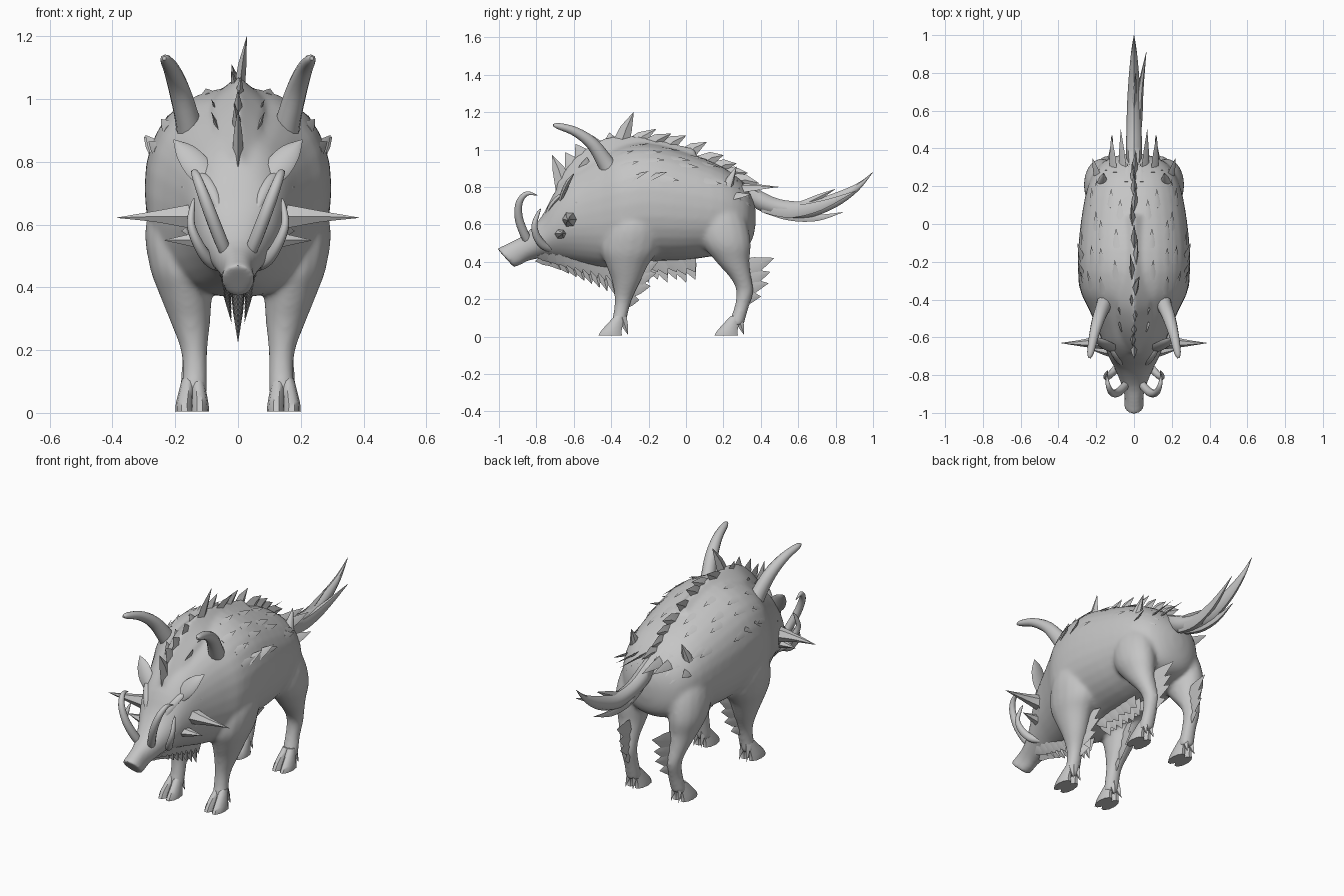
import bpy, bmesh, math, random
from mathutils import Vector as V

random.seed(4)
mat = bpy.data.materials.new("grey hide")
mat.diffuse_color = (0.56, 0.56, 0.56, 1)


def finish(name, bm, angle=45, blend=False):
    bmesh.ops.recalc_face_normals(bm, faces=bm.faces[:])
    me = bpy.data.meshes.new(name)
    bm.to_mesh(me)
    bm.free()
    ob = bpy.data.objects.new(name, me)
    bpy.context.collection.objects.link(ob)
    me.materials.append(mat)
    bpy.ops.object.select_all(action='DESELECT')
    ob.select_set(True)
    bpy.context.view_layer.objects.active = ob
    if blend:  # fuse overlapping volumes into one smooth skin
        r = ob.modifiers.new("fuse", 'REMESH')
        r.mode, r.voxel_size, r.use_smooth_shade = 'VOXEL', .01, True
        s = ob.modifiers.new("soften", 'SMOOTH')
        s.factor, s.iterations = .5, 14
        for p in me.polygons:
            p.use_smooth = True
    else:
        bpy.ops.object.shade_smooth_by_angle(angle=math.radians(angle))
    return ob


def spline(rows, t):
    """Catmull-Rom value of a table of rows at index t."""
    i = min(int(t), len(rows) - 2)
    f = t - i
    p = [rows[max(0, min(len(rows) - 1, i + k))] for k in (-1, 0, 1, 2)]
    return [b + 0.5 * f * (c - a + f * (2*a - 5*b + 4*c - d + f * (3*(b - c) + d - a)))
            for a, b, c, d in zip(*p)]


def skin_rings(bm, rings):
    vs = [[bm.verts.new(p) for p in r] for r in rings]
    n = len(vs[0])
    for a, b in zip(vs, vs[1:]):
        for i in range(n):
            bm.faces.new((a[i], a[(i + 1) % n], b[(i + 1) % n], b[i]))
    bm.faces.new(vs[0][::-1])
    bm.faces.new(vs[-1])


def sweep(bm, rows, mirror=1, u=None, v=None, n=12, sub=4):
    """Tube through rows of x, y, z, radius u, radius v; fixed u, v or following the path."""
    N = (len(rows) - 1) * sub
    st = [spline(rows, k / sub) for k in range(N + 1)]
    rings = []
    for k, s in enumerate(st):
        uu, vv = u, v
        if u is None:
            t = (V(st[min(k + 1, N)][:3]) - V(st[max(k - 1, 0)][:3])).normalized()
            vv = t.cross(V((1, 0, 0))).normalized()
            uu = vv.cross(t).normalized()
        ring = []
        for i in range(n):
            a = 2 * math.pi * i / n
            p = V(s[:3]) + uu * max(s[3], .001) * math.cos(a) + vv * max(s[4], .001) * math.sin(a)
            ring.append((p.x * mirror, p.y, p.z))
        rings.append(ring)
    skin_rings(bm, rings)


def pair(name, rows, **kw):
    bm = bmesh.new()
    for m in (1, -1):
        sweep(bm, rows, m, **kw)
    return finish(name, bm)


def blade(bm, base, tip, w, side, thick=.012, bend=.0):
    """Flat pointed lock of fur."""
    base, tip = V(base), V(tip)
    d = tip - base
    side = V(side)
    side = (side - d * side.dot(d) / d.length_squared).normalized()
    nrm = d.cross(side).normalized()
    rings = []
    for f, k in ((0, 1), (.5, .65), (1, .02)):
        c = base + d * f + V((0, 0, bend)) * (4 * f * (1 - f))
        rings.append([c + side*w*k, c + nrm*thick*k, c - side*w*k, c - nrm*thick*k])
    skin_rings(bm, rings)


X, Y, Z = V((1, 0, 0)), V((0, 1, 0)), V((0, 0, 1))

# Body and head: y, top, bottom, half width, forward shear of the snout
BODY = [(.372, .68, .60, .03, 0), (.355, .74, .52, .11, 0), (.31, .815, .47, .185, 0),
        (.2, .905, .44, .245, 0), (0, .985, .41, .283, 0), (-.2, 1.035, .40, .298, 0),
        (-.35, 1.02, .37, .285, 0), (-.45, .975, .37, .24, 0), (-.55, .915, .39, .195, 0),
        (-.64, .85, .41, .16, 0), (-.71, .76, .42, .13, 0), (-.77, .645, .42, .10, 0),
        (-.85, .55, .405, .067, .1), (-.91, .505, .385, .05, .5), (-.965, .47, .37, .054, .9)]


def body_point(t, a):
    y, top, bot, w, sh = spline(BODY, t)
    c, s = math.cos(a), math.sin(a)
    e = 2 / 2.25
    x = w * math.copysign(abs(c) ** e, c)
    h = (top - bot) / 2 * math.copysign(abs(s) ** e, s)
    if s < 0:  # jaw narrows downward
        x *= 1 - .3 * s * s * min(1, max(0, (-y - .45) / .2)) * min(1, max(0, (.95 + y) / .1))
    return V((x, y - sh * h, (top + bot) / 2 + h))


def at_y(y):
    i = next(k for k in range(len(BODY) - 1) if BODY[k + 1][0] <= y)
    return i + (BODY[i][0] - y) / (BODY[i][0] - BODY[i + 1][0])


# Torso, head, neck ridge and legs fused into one skin
FRONT_LEG = [(.16, -.26, .76, .08, .10), (.18, -.28, .6, .115, .145), (.178, -.30, .47, .105, .155),
             (.167, -.315, .38, .085, .112), (.152, -.32, .29, .064, .075), (.14, -.335, .2, .043, .047),
             (.138, -.35, .12, .04, .04), (.144, -.365, .05, .045, .042)]
HIND_LEG = [(.12, .15, .78, .08, .10), (.155, .185, .63, .10, .135), (.17, .215, .5, .095, .132),
            (.163, .25, .4, .073, .09), (.152, .295, .31, .053, .056), (.143, .315, .24, .043, .046),
            (.14, .295, .15, .04, .039), (.144, .265, .06, .044, .044)]
RIDGE = [(0, -.69, .78, .03, .05), (0, -.62, .86, .055, .07), (0, -.52, .935, .08, .085),
         (0, -.40, .995, .085, .075), (0, -.2, 1.01, .07, .055), (0, .05, .965, .05, .04)]
bm = bmesh.new()
skin_rings(bm, [[body_point(k / 3, 2 * math.pi * i / 32) for i in range(32)][::-1]
                for k in range(3 * (len(BODY) - 1) + 1)])
sweep(bm, RIDGE, u=X, v=Z, n=4)
for leg in (FRONT_LEG, HIND_LEG):
    for m in (1, -1):
        sweep(bm, leg, m, u=X, v=Y, n=16)
finish("body_and_legs", bm, blend=True)

# Cloven hooves with dewclaws
for name, y in (("front_hoof", -.37), ("hind_hoof", .25)):
    bm = bmesh.new()
    for m in (1, -1):
        for x in (.122, .17):
            sweep(bm, [(x, y - .035, .005, .03, .066), (x, y - .027, .035, .027, .056),
                       (.143 + (x - .145) * .6, y + .015, .11, .02, .028)], m, u=X, v=Y, n=10, sub=3)
            blade(bm, (.143 * m + (x - .145) * .7 * m, y + .03, .1), (x * m, y + .06, .01), .016, X, .024)
    finish(name, bm)

# Curved horns on the shoulders
pair("shoulder_horn", [(.145, -.38, .85, .05, .055), (.16, -.43, .93, .04, .045), (.187, -.5, 1.03, .034, .034),
                       (.212, -.59, 1.095, .026, .025), (.23, -.68, 1.125, .018, .017),
                       (.235, -.71, 1.13, .006, .006)])
# Two pairs of tusks
pair("large_tusk", [(.03, -.83, .49, .018, .022), (.055, -.865, .55, .021, .024), (.09, -.895, .64, .02, .022),
                    (.12, -.89, .72, .017, .018), (.138, -.85, .765, .012, .012),
                    (.145, -.795, .755, .002, .002)])
pair("side_tusk", [(.06, -.72, .47, .018, .02), (.095, -.765, .49, .019, .022), (.128, -.80, .54, .017, .02),
                   (.15, -.81, .6, .013, .015), (.145, -.79, .66, .008, .009), (.14, -.775, .685, .001, .001)])
# Cheek spikes
pair("cheek_spike", [(.08, -.6, .625, .06, .055), (.16, -.62, .626, .042, .042), (.26, -.63, .626, .021, .021),
                     (.385, -.63, .622, .001, .001)], u=Y, v=Z, n=6)
pair("jaw_spike", [(.06, -.66, .54, .045, .04), (.14, -.67, .55, .03, .025),
                   (.235, -.66, .55, .001, .001)], u=Y, v=Z, n=6)
# Ears and brows
pair("ear", [(.09, -.67, .73, .03, .014), (.13, -.65, .785, .043, .014), (.17, -.625, .835, .032, .011),
             (.205, -.6, .87, .002, .002)], n=8)
pair("brow", [(.05, -.76, .62, .002, .002), (.075, -.725, .69, .02, .014), (.1, -.685, .74, .022, .014),
              (.13, -.65, .77, .004, .004)], n=8)
# Spikes on the rump
pair("rump_spike", [(.17, .2, .76, .04, .04), (.165, .235, .84, .022, .024),
                    (.16, .27, .91, .001, .001)], u=X, v=Y, n=8)

# Tail of several long locks
bm = bmesh.new()
sweep(bm, [(0, .28, .80, .03, .04), (0, .38, .735, .042, .055), (0, .5, .69, .04, .045), (0, .65, .68, .036, .045),
           (0, .8, .73, .026, .04), (0, .92, .80, .014, .022), (0, 1, .88, .001, .001)], u=X, v=Z, n=8)
sweep(bm, [(.01, .4, .71, .02, .05), (.02, .55, .67, .024, .04), (.035, .72, .70, .016, .03),
           (.065, .91, .78, .001, .001)], u=X, v=Z, n=6)
sweep(bm, [(-.01, .42, .69, .02, .035), (-.015, .55, .645, .02, .028), (-.01, .7, .635, .012, .02),
           (0, .84, .665, .001, .001)], u=X, v=Z, n=6)
blade(bm, (0, .62, .70), (.01, .8, .79), .025, Z, .015)
finish("tail", bm)

# Spine mane: base y, z, tip y, z, tip x, half width
MANE = [(-.65, .80, -.715, .97, 0, .05), (-.58, .86, -.645, .985, -.01, .06), (-.53, .91, -.59, 1.03, 0, .06),
        (-.46, .95, -.5, 1.075, .01, .06), (-.39, .98, -.41, 1.09, -.02, .06), (-.36, 1.0, -.28, 1.2, .028, .05),
        (-.31, 1.0, -.16, 1.11, -.02, .05), (-.22, 1.0, -.08, 1.085, .02, .05),
        (-.13, .99, 0, 1.075, 0, .05), (-.02, .95, .11, 1.04, -.015, .05), (.08, .92, .2, .97, .01, .05),
        (.15, .89, .27, .925, 0, .045), (.2, .86, .33, .875, -.01, .045), (.25, .83, .39, .82, .01, .045)]
bm = bmesh.new()
for y, z, ty, tz, tx, w in MANE:
    blade(bm, (0, y, z), (tx, ty, tz), w, Y if y < .05 else Z, .02, .012)
# Neck locks lying along both sides of the ridge
for y, z, tz in ((-.54, .87, .96), (-.46, .92, 1.0)):
    for m in (1, -1):
        blade(bm, (.05 * m, y, z), (.085 * m, y + .01, tz), .05, Y, .012)
finish("spine_mane", bm, 40)

# Loose locks lying flat on the back and flanks
bm = bmesh.new()
for ang, y0, y1, n in ((78, -.28, .2, 4), (60, -.38, .25, 5), (43, -.36, .27, 5), (28, -.34, .28, 4)):
    for k in range(n):
        y = y0 + (y1 - y0) * k / (n - 1) + random.uniform(-.02, .02)
        a = math.radians(ang + random.uniform(-6, 6))
        p, q = body_point(at_y(y), a), body_point(at_y(min(y + .1, .34)), a)
        out = V((math.cos(a), 0, math.sin(a)))
        p -= out * .004
        q += out * .012
        for m in (1, -1):
            blade(bm, (p.x*m, p.y, p.z), (q.x*m, q.y, q.z), .022, (-out.z * m, 0, out.x), .004)
# Raised shoulder tufts and rump tufts
for m in (1, -1):
    for x, y, z, tx, ty, tz in ((.25, -.32, .83, .295, -.2, .885), (.26, -.22, .84, .3, -.1, .88),
                                (.22, -.35, .88, .245, -.25, .925), (.17, -.38, .93, .19, -.28, .965),
                                (.11, .28, .79, .12, .47, .80),
                                (.06, .28, .8, .07, .5, .8), (.19, .24, .75, .22, .35, .76)):
        blade(bm, (x*m, y, z), (tx*m, ty, tz), .03, (m, 0, -1), .006)
finish("flank_tufts", bm, 30)

# Jagged beard beneath jaw and chest
bm = bmesh.new()
for k in range(9):
    f = k / 8
    y, z = -.76 + .33 * f, .44 - .02 * f
    blade(bm, (0, y, z), (0, y + .05, .375 - .15 * f), .06, Y, .025)
    for m in (1, -1):
        blade(bm, (.05 * m, y, z + .01), (.02 * m, y + .04, .395 - .11 * f), .05, Y, .01)
finish("beard", bm, 30)

# Belly fringe
bm = bmesh.new()
for k in range(6):
    y = -.26 + .05 * k
    for x in (-.04, 0, .04):
        blade(bm, (x, y, .44), (x * .6, y + .06, .29 + .015 * (k % 2) + abs(x)), .06, Y, .01)
finish("belly_fringe", bm, 30)

# Feathering behind the legs
bm = bmesh.new()
for m in (1, -1):
    for y, z, ty, tz, w in ((.29, .35, .47, .42, .065), (.30, .30, .45, .345, .06), (.30, .26, .44, .285, .055),
                            (.30, .21, .4, .215, .05), (-.28, .35, -.15, .40, .065), (-.29, .31, -.16, .34, .06),
                            (-.30, .26, -.19, .27, .055), (-.32, .2, -.25, .195, .05)):
        blade(bm, (.135 * m, y, z), (.112 * m, ty, tz), w, Z, .012)
finish("leg_feathering", bm, 30)

# Cheek fur
bm = bmesh.new()
for m in (1, -1):
    for y, z, ty, tz in ((-.66, .69, -.58, .72), (-.66, .63, -.57, .66), (-.67, .58, -.59, .58)):
        blade(bm, (.12 * m, y, z), (.18 * m, ty, tz), .035, Z, .006)
finish("cheek_fur", bm, 30)
